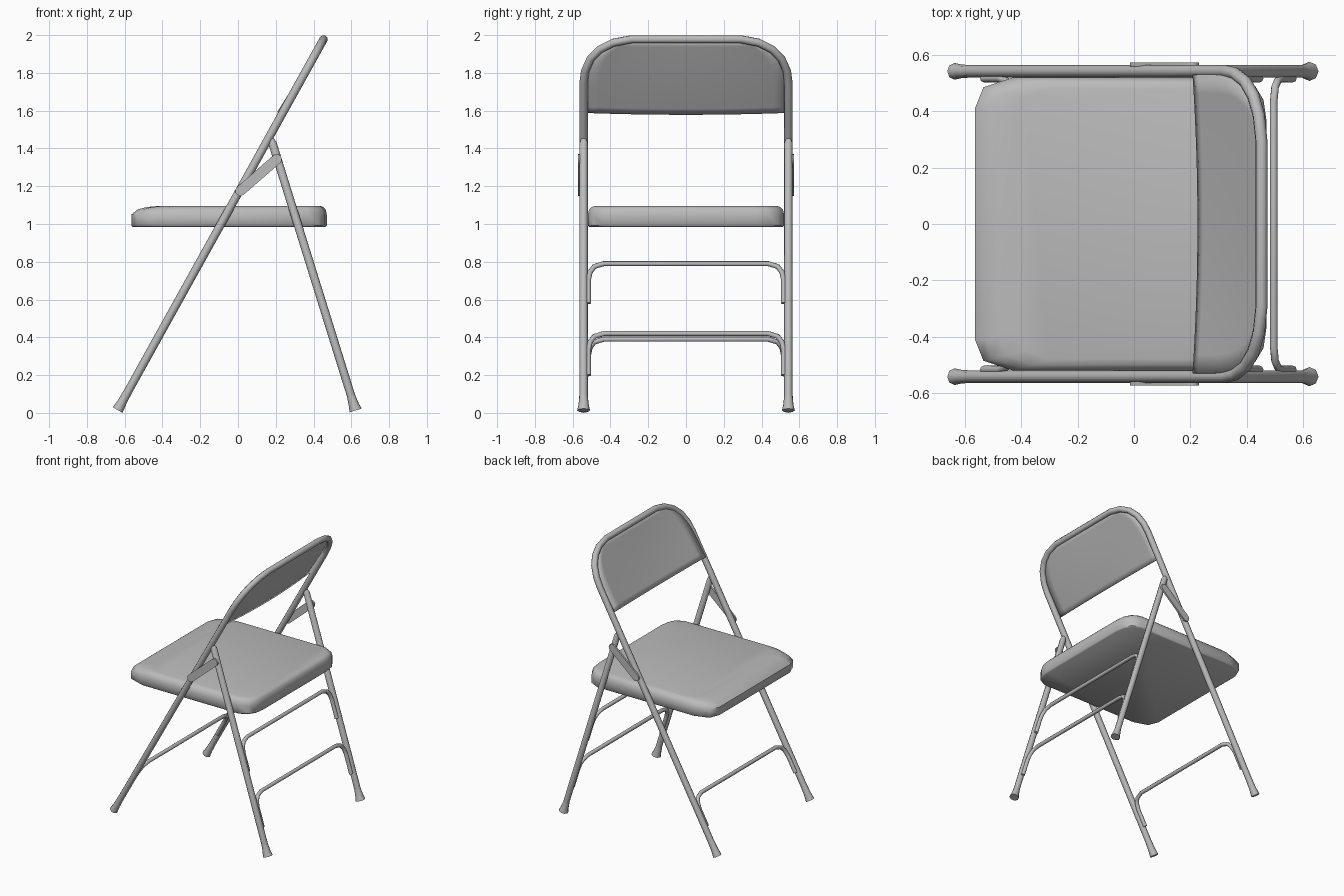
import bpy, bmesh, math
from mathutils import Vector

cube = bpy.data.objects.get("Cube")
if cube:
    bpy.data.objects.remove(cube, do_unlink=True)

grey = bpy.data.materials.new("grey_metal")
grey.use_nodes = True
GREY = (0.5, 0.5, 0.5, 1)
grey.diffuse_color = GREY
grey.node_tree.nodes["Principled BSDF"].inputs["Base Color"].default_value = GREY


def finish(obj, angle=40):
    bpy.ops.object.select_all(action="DESELECT")
    obj.select_set(True)
    bpy.context.view_layer.objects.active = obj
    if obj.type == "CURVE":
        bpy.ops.object.convert(target="MESH")
        obj = bpy.context.object
    obj.data.materials.clear()
    obj.data.materials.append(grey)
    bpy.ops.object.shade_smooth_by_angle(angle=math.radians(angle))
    return obj


def tube(name, points, radius, scales=None):
    """Round eight-sided tube along a path, with optional flare per point."""
    curve = bpy.data.curves.new(name, "CURVE")
    curve.dimensions = "3D"
    curve.bevel_depth = radius
    curve.bevel_resolution = 2
    curve.use_fill_caps = True
    spline = curve.splines.new("POLY")
    spline.points.add(len(points) - 1)
    for i, p in enumerate(points):
        spline.points[i].co = (*p, 1)
        spline.points[i].radius = scales[i] if scales else 1
    obj = bpy.data.objects.new(name, curve)
    bpy.context.collection.objects.link(obj)
    return finish(obj, 50)


def mesh_object(name, bm, angle=40):
    bmesh.ops.recalc_face_normals(bm, faces=bm.faces)
    mesh = bpy.data.meshes.new(name)
    bm.to_mesh(mesh)
    bm.free()
    obj = bpy.data.objects.new(name, mesh)
    bpy.context.collection.objects.link(obj)
    return finish(obj, angle)


# Leg lines in the side plane (x as a function of height)
def front_x(z):
    return -0.637 + 0.5553 * (z - 0.015)


def rear_x(z):
    return 0.622 - 0.311 * (z - 0.015)


SIDE = 0.542

# Main frame: front legs joined by the arch over the backrest
arch = [(SIDE, 1.75), (0.534, 1.81), (0.505, 1.875), (0.455, 1.925), (0.385, 1.96), (0.29, 1.978)]
half = [(SIDE, 0.3), (SIDE, 1.2)] + arch
path = half + [(-y, z) for y, z in reversed(half)]
tube("main_frame", [(front_x(z), y, z) for y, z in path], 0.022)

# Legs, feet and folding links on both sides
for side, label in ((1, "back"), (-1, "front")):
    y = side * SIDE
    tube("front_leg_" + label, [(front_x(z), y, z) for z in (0.1, 0.32)], 0.022)
    tube("front_foot_" + label, [(front_x(z), y, z) for z in (0.015, 0.06, 0.12)],
         0.022, (1.35, 1.1, 1))
    tube("rear_leg_" + label, [(rear_x(z), y, z) for z in (0.05, 1.43, 1.45)], 0.022, (1, 1, 0.6))
    tube("rear_foot_" + label, [(rear_x(z), y, z) for z in (0.013, 0.04, 0.09)],
         0.022, (1.55, 1.25, 1))

    # Flat link with rounded ends
    a, b = Vector((0.012, 0, 1.175)), Vector((0.205, 0, 1.343))
    turn = math.atan2(b.z - a.z, b.x - a.x)
    bm = bmesh.new()
    ring = []
    for centre, start in ((a, math.pi / 2), (b, -math.pi / 2)):
        for i in range(7):
            t = turn + start + math.pi * i / 6
            ring.append(bm.verts.new((centre.x + 0.027 * math.cos(t), side * 0.56,
                                      centre.z + 0.027 * math.sin(t))))
    face = bm.faces.new(ring)
    out = bmesh.ops.extrude_face_region(bm, geom=[face])
    bmesh.ops.translate(bm, vec=(0, side * 0.013, 0),
                        verts=[v for v in out["geom"] if isinstance(v, bmesh.types.BMVert)])
    mesh_object("folding_link_" + label, bm)


# Cross bars whose ends turn down along the legs
def cross_bar(name, leg_x, top, bottom):
    bend = [(0.517, bottom), (0.517, top - 0.085), (0.508, top - 0.045),
            (0.485, top - 0.015), (0.435, top)]
    pts = bend + [(-y, z) for y, z in reversed(bend)]
    tube(name, [(leg_x(z), y, z) for y, z in pts], 0.014)


cross_bar("rear_upper_bar", rear_x, 0.79, 0.58)
cross_bar("rear_lower_bar", rear_x, 0.42, 0.2)
cross_bar("front_bar", front_x, 0.39, 0.2)

# Seat: rounded outline in stacked rings, sloping off at the front
edge = [(-0.565, 0.41), (-0.535, 0.485), (-0.43, 0.52), (0.37, 0.52),
        (0.43, 0.49), (0.46, 0.44), (0.47, 0.37)]
outline = edge + [(x, -y) for x, y in reversed(edge)]
# height, front inset, back inset, side inset
layers = [(0.985, 0.008, 0.008, 0.008), (0.993, 0, 0, 0), (1.05, 0, 0, 0),
          (1.078, 0.035, 0.006, 0.008), (1.09, 0.085, 0.018, 0.02), (1.096, 0.15, 0.035, 0.04)]
bm = bmesh.new()
rings = []
for z, front, back, flank in layers:
    ring = []
    for x, y in outline:
        u = (x + 0.565) / 1.035
        ring.append(bm.verts.new((x + front * (1 - u) - back * u, y * (1 - flank / 0.52), z)))
    rings.append(ring)
count = len(outline)
for low, high in zip(rings, rings[1:]):
    for i in range(count):
        j = (i + 1) % count
        bm.faces.new((low[i], low[j], high[j], high[i]))
bm.faces.new(rings[0])
bm.faces.new(rings[-1])
mesh_object("seat", bm, 50)


# Backrest: thin panel bowed towards the back, filling the arch
def arch_half_width(z):
    for (y0, z0), (y1, z1) in zip(arch, arch[1:]):
        if z0 <= z <= z1:
            return y0 + (y1 - y0) * (z - z0) / (z1 - z0)
    return SIDE


COLS, ROWS = 16, 12
bm = bmesh.new()
grid = []
for r in range(ROWS + 1):
    t = r / ROWS
    z = 1.61 + (1.975 - 1.61) * t
    width = arch_half_width(z) - 0.012
    row = []
    for c in range(COLS + 1):
        s = 2 * c / COLS - 1
        forward = 0.042 * (1 - t) - 0.02 * (1 - s * s) * (1 - t * t)
        row.append(bm.verts.new((front_x(z) - 0.874 * forward, s * width, z + 0.486 * forward - 0.04 * (1 - t))))
    grid.append(row)
for low, high in zip(grid, grid[1:]):
    for i in range(COLS):
        bm.faces.new((low[i], low[i + 1], high[i + 1], high[i]))
panel = mesh_object("backrest", bm)
solid = panel.modifiers.new("thickness", "SOLIDIFY")
solid.thickness = 0.01
solid.offset = 0
